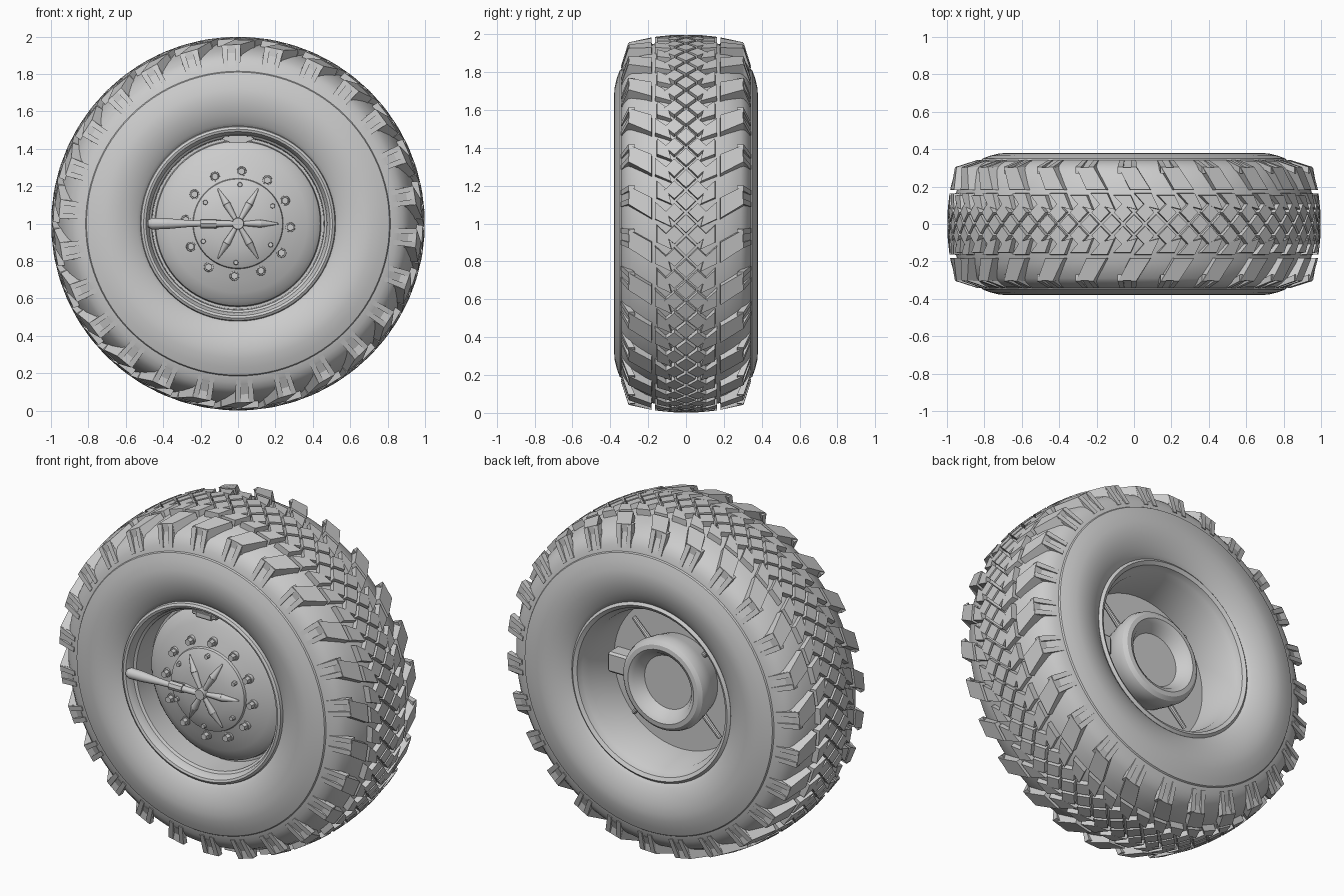
import bpy, bmesh, math
from mathutils import Matrix, Vector

if "Cube" in bpy.data.objects:
    bpy.data.objects.remove(bpy.data.objects["Cube"])

C = Vector((0, 0, 1))          # wheel centre, axle along y


def finish(name, bm, angle=30):
    bmesh.ops.recalc_face_normals(bm, faces=bm.faces)
    me = bpy.data.meshes.new(name)
    bm.to_mesh(me)
    bm.free()
    ob = bpy.data.objects.new(name, me)
    bpy.context.collection.objects.link(ob)
    bpy.ops.object.select_all(action='DESELECT')
    ob.select_set(True)
    bpy.context.view_layer.objects.active = ob
    bpy.ops.object.shade_smooth_by_angle(angle=math.radians(angle))
    return ob


def cyl(a, y, r):
    """Angle clockwise from the top (seen from the front), width, radius."""
    return Vector((r * math.sin(a), y, 1 + r * math.cos(a)))


def lathe(name, profile, segs, closed=False, angle=30):
    bm = bmesh.new()
    rings = []
    for r, y in profile:
        if r == 0:
            rings.append([bm.verts.new(cyl(0, y, 0))] * segs)
        else:
            rings.append([bm.verts.new(cyl(math.tau * i / segs, y, r)) for i in range(segs)])
    pairs = list(zip(rings, rings[1:])) + ([(rings[-1], rings[0])] if closed else [])
    for p, q in pairs:
        for i in range(segs):
            j = (i + 1) % segs
            bm.faces.new(list(dict.fromkeys((p[i], p[j], q[j], q[i]))))
    return finish(name, bm, angle)


def prism(bm, bottom, top):
    b = [bm.verts.new(v) for v in bottom]
    t = [bm.verts.new(v) for v in top]
    bm.faces.new(b[::-1])
    bm.faces.new(t)
    for i in range(len(b)):
        j = (i + 1) % len(b)
        bm.faces.new((b[i], b[j], t[j], t[i]))


def crown(y):
    return 0.999 - 0.45 * y * y


def base(y):
    return 0.965 - 0.75 * y * y


def tread_block(bm, a0, pts):
    """Tapered block on the crown; pts are (arc, y)."""
    ca = sum(p[0] for p in pts) / len(pts)
    cy = sum(p[1] for p in pts) / len(pts)
    top = [(ca + (a - ca) * 0.92, cy + (y - cy) * 0.95) for a, y in pts]
    prism(bm, [cyl(a0 + a, y, base(y)) for a, y in pts],
          [cyl(a0 + a, y, crown(y)) for a, y in top])


# Tyre carcass
half = [(0.49, -0.28), (0.515, -0.32), (0.54, -0.338), (0.58, -0.358), (0.63, -0.374), (0.68, -0.38),
        (0.72, -0.377), (0.77, -0.365), (0.81, -0.35), (0.815, -0.342), (0.85, -0.333),
        (0.88, -0.315), (0.907, -0.29), (0.94, -0.21), (0.965, -0.11)]
lathe("tyre", half + [(0.974, 0)] + [(r, -y) for r, y in reversed(half)], 96, closed=True, angle=25)

# Tread: small diamonds in the middle
bm = bmesh.new()
N = 26
pitch = math.tau / N
for i in range(2 * N):
    a = i * pitch / 2
    d = 0.053
    tread_block(bm, a, [(-d, 0), (0, -d), (d, 0), (0, d)])
    for s in (-1, 1):
        tread_block(bm, a + pitch / 4, [(-d, s * .062), (0, s * .009), (d, s * .062), (0, s * .115)])
finish("tread_diamonds", bm, 20)

# Tread: chevron arms and forked shoulder lugs
bm = bmesh.new()


def arm(y, w, k=0.62):
    return -k * abs(y) + w


for i in range(N):
    a0 = i * pitch + 0.15
    for s in (-1, 1):
        for off, ye in ((0, 0.165), (pitch / 2, 0.155)):
            tread_block(bm, a0 + off, [(arm(.085, -.035), s * .095), (arm(.07, .035), s * .075),
                                       (arm(ye, .05), s * ye), (arm(ye, -.05), s * ye)])
        y0, y1 = 0.18, 0.305
        tread_block(bm, a0, [(arm(y0, -.06), s * y0), (arm(y0, .06), s * y0),
                             (arm(y1, .055), s * y1), (arm(y1, -.055), s * y1)])
        # shoulder side of the lug: two prongs and a sunken web between
        for w0, w1, out, low in ((-.053, -.022, 0, .835), (.022, .053, 0, .835), (-.024, .024, .014, .86)):
            c = -0.62 * 0.305
            a, b = a0 + c + w0, a0 + c + w1
            inner = [cyl(a, s * .29, .955 - out), cyl(b, s * .29, .955 - out),
                     cyl(b, s * .32, low), cyl(a, s * .32, low)]
            outer = [cyl(a, s * (.305 - out), .955 - out), cyl(b, s * (.305 - out), .955 - out),
                     cyl(b, s * (.343 - out), low), cyl(a, s * (.343 - out), low)]
            inner[0].y = inner[1].y = s * .27
            prism(bm, inner, outer)
finish("tread_lugs", bm, 20)

# Rim: front dish, barrel, lips and rear floor in one profile
lathe("rim", [(0, -.325), (.06, -.325), (.14, -.315), (.2, -.3), (.238, -.282), (.242, -.268), (.3, -.25),
              (.37, -.225), (.42, -.2), (.44, -.18), (.445, -.15), (.458, -.15), (.462, -.29), (.475, -.3),
              (.48, -.325), (.492, -.345), (.505, -.35), (.518, -.342), (.522, -.325), (.5, -.28),
              (.5, .28), (.52, .325), (.505, .338), (.485, .325), (.475, .29), (.455, .26), (.435, .05), (0, .05)], 72)

# Rear hub drum
lathe("brake_drum", [(.24, .04), (.262, .13), (.27, .185), (.26, .215), (.24, .232), (.215, .235), (.19, .22),
                     (.155, .165), (0, .165)], 56)


def cone(bm, p, q, r1, r2, segs=12, flat=1.0):
    """Cone from p to q; flat squashes it along y."""
    d = q - p
    m = Matrix.Translation((p + q) / 2) @ Matrix.Scale(flat, 4, (0, 1, 0)) \
        @ d.to_track_quat('Z', 'Y').to_matrix().to_4x4()
    bmesh.ops.create_cone(bm, cap_ends=True, segments=segs, radius1=r1, radius2=r2, depth=d.length, matrix=m)


def box(bm, loc, size):
    bmesh.ops.create_cube(bm, size=1, matrix=Matrix.Translation(loc) @ Matrix.Diagonal((*size, 1)))


# Wheel nuts and small cap bolts
bm = bmesh.new()
for i in range(12):
    a = math.radians(4 + 30 * i)
    cone(bm, cyl(a, -.24, .28), cyl(a, -.268, .28), .027, .025, 16)
    cone(bm, cyl(a, -.26, .28), cyl(a, -.295, .28), .021, .019, 6)
for i in range(6):
    a = math.radians(60 * i + 3)
    cone(bm, cyl(a, -.28, .208), cyl(a, -.315, .208), .015, .012, 8)
finish("wheel_nuts", bm)

# Star of ribs on the hub cap
bm = bmesh.new()
for i in range(6):
    a = math.radians(30 + 60 * i)
    p, m, q = cyl(a, -.333, .02), cyl(a, -.32, .12), cyl(a, -.3, .215)
    cone(bm, p, m, .011, .021, 10)
    cone(bm, m, q, .021, .004, 10)
cone(bm, cyl(0, -.31, 0), cyl(0, -.362, 0), .034, .03, 20)
finish("hub_star", bm, 40)

# Air feed pipe across the front
bm = bmesh.new()
pts = [(-.48, .02), (-.46, .031), (-.38, .029), (-.27, .019), (-.2, .016)]
for (x0, r0), (x1, r1) in zip(pts, pts[1:]):
    cone(bm, Vector((x0, -.345, 1)), Vector((x1, -.345, 1)), r0, r1, 16)
cone(bm, Vector((-.2, -.345, 1)), Vector((-.115, -.345, 1)), .026, .026, 8)
cone(bm, Vector((-.115, -.345, 1)), Vector((0, -.345, 1)), .018, .014, 12)
finish("air_pipe", bm, 35)

# Valve cover at the top of the rim
bm = bmesh.new()
box(bm, (0, -.3, 1.452), (.11, .05, .04))
for s in (-1, 1):
    box(bm, (s * .065, -.3, 1.455), (.035, .04, .026))
bmesh.ops.bevel(bm, geom=bm.edges[:], offset=.007, segments=2, affect='EDGES')
finish("valve_cover", bm)

# Rear radial studs and bracket
bm = bmesh.new()
for i in range(4):
    a = math.radians(45 + 90 * i)
    cone(bm, cyl(a, .085, .24), cyl(a, .085, .4), .016, .013, 10)
finish("rear_studs", bm)
bm = bmesh.new()
box(bm, (.345, .09, 1), (.15, .1, .12))
bmesh.ops.bevel(bm, geom=bm.edges[:], offset=.012, segments=1, affect='EDGES')
finish("rear_bracket", bm)
